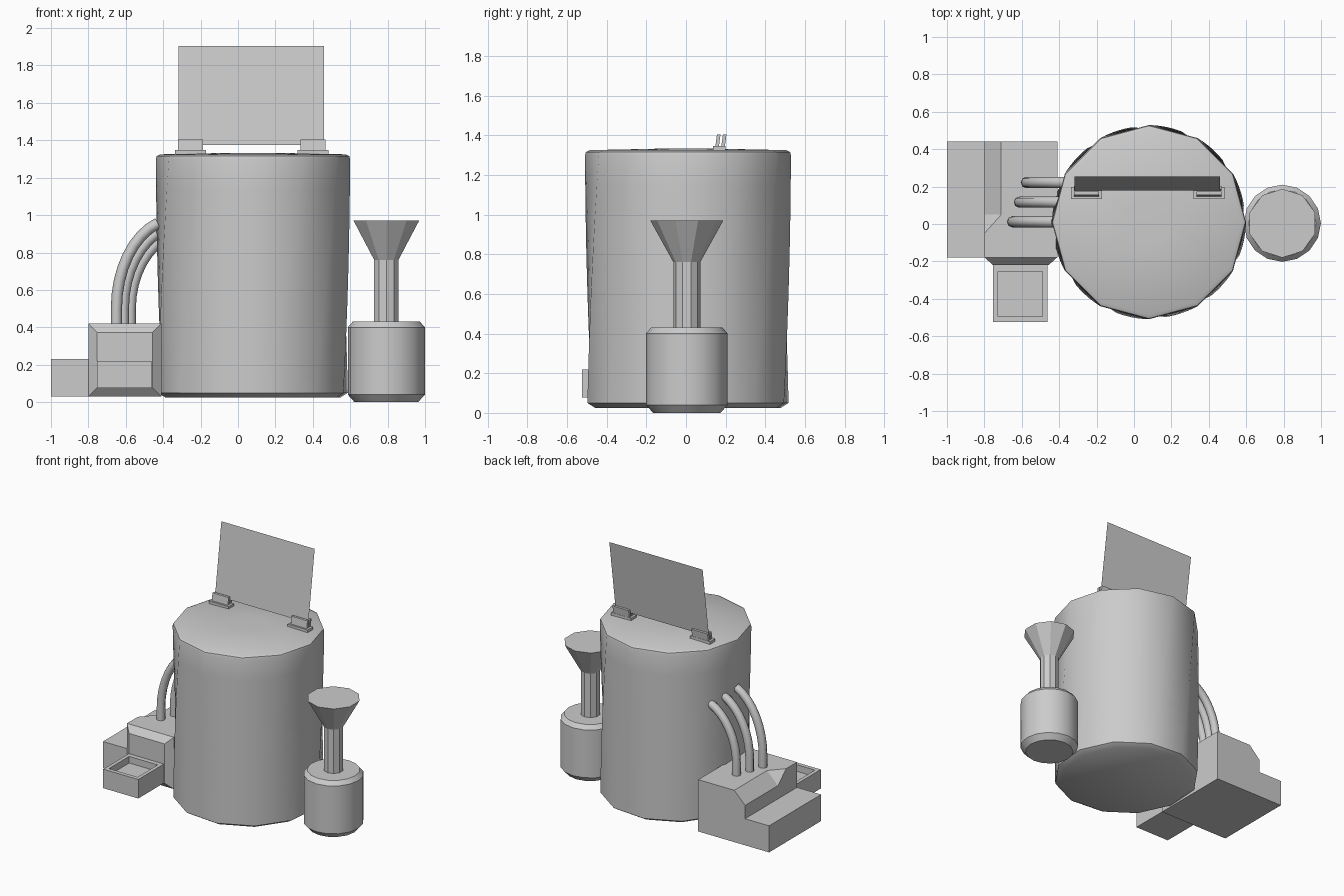
import bpy, bmesh
from math import sin, cos, pi, radians

if "Cube" in bpy.data.objects:
    bpy.data.objects.remove(bpy.data.objects["Cube"])


def loft(name, rings, smooth=None, cap=True):
    """Skin equal-length point rings into a closed mesh."""
    bm = bmesh.new()
    rows = [[bm.verts.new(p) for p in r] for r in rings]
    n = len(rows[0])
    for a, b in zip(rows, rows[1:]):
        for i in range(n):
            j = (i + 1) % n
            bm.faces.new((a[i], a[j], b[j], b[i]))
    if cap:
        bm.faces.new(rows[0][::-1])
        bm.faces.new(rows[-1])
    bmesh.ops.remove_doubles(bm, verts=bm.verts, dist=1e-5)
    bmesh.ops.recalc_face_normals(bm, faces=bm.faces)
    me = bpy.data.meshes.new(name)
    bm.to_mesh(me)
    bm.free()
    ob = bpy.data.objects.new(name, me)
    bpy.context.collection.objects.link(ob)
    if smooth:
        bpy.ops.object.select_all(action='DESELECT')
        ob.select_set(True)
        bpy.context.view_layer.objects.active = ob
        bpy.ops.object.shade_smooth_by_angle(angle=radians(smooth))
    return ob


def circle(cx, cy, r, z, n, turn=0):
    return [(cx + r * cos(2 * pi * i / n + radians(turn)),
             cy + r * sin(2 * pi * i / n + radians(turn)), z) for i in range(n)]


def rect(x0, x1, y0, y1, z):
    return [(x0, y0, z), (x1, y0, z), (x1, y1, z), (x0, y1, z)]


def box(name, x0, x1, y0, y1, z0, z1, lean=0):
    return loft(name, [rect(x0, x1, y0, y1, z0),
                       rect(x0, x1, y0 + lean, y1 + lean, z1)])


# Main tank: twelve sides, twisted on the way up, bevelled rims, slight dome
TX, TY, TWIST = 0.08, 0.01, 20
rings = [circle(TX, TY, 0.475, 0.025, 12, -TWIST)]
for k in range(9):
    t = k / 8
    rings.append(circle(TX, TY, 0.515 + 0.004 * t, 0.05 + 1.25 * t, 12, -TWIST * (1 - t)))
rings += [circle(TX, TY, 0.515, 1.315, 12), circle(TX, TY, 0.495, 1.325, 12),
          circle(TX, TY, 0.12, 1.333, 12)]
loft("main_tank", rings, 35)

# Small side tank with pipe and funnel
SX, SY = 0.793, 0.004
loft("side_tank", [circle(SX, SY, r, z, 16) for r, z in
                   ((0.17, 0.0), (0.206, 0.04), (0.206, 0.4), (0.18, 0.43))], 35)
loft("funnel", [circle(SX, SY, r, z, 10, 18) for r, z in
                ((0.068, 0.42), (0.068, 0.76), (0.184, 0.97))])


# Machine body: sections from front to back, with a tapered front
# and a chamfered upper outer edge towards the back
def section(y, inset=0.0, cut=0.0):
    x0, x1, z0, z1 = -0.8 + inset, -0.41 - inset, 0.03 + inset, 0.42 - inset
    return [(x0, y, z0), (x1, y, z0), (x1, y, z1), (x0 + cut, y, z1), (x0, y, z1 - cut)]


loft("machine_body", [section(-0.22, 0.047), section(-0.178), section(-0.05),
                      section(0.05, cut=0.09), section(0.44, cut=0.09)])
box("machine_step", -1.0, -0.8, -0.178, 0.44, 0.03, 0.23)

# Open tray on the machine front
loft("machine_tray", [rect(-0.755, -0.463, -0.525, -0.22, 0.077),
                      rect(-0.755, -0.463, -0.525, -0.22, 0.22),
                      rect(-0.728, -0.49, -0.495, -0.255, 0.22),
                      rect(-0.728, -0.49, -0.495, -0.255, 0.17)])

# Three bent tubes from the machine into the tank
for k in range(3):
    bx, y, rise = -0.65 + 0.037 * k, 0.012 + 0.105 * k, 0.48 - 0.03 * k
    a_end = radians(72)
    path = [(bx, 0.40, 0.0)]                       # x, z, bend angle
    for i in range(9):
        a = a_end * i / 8
        path.append((bx + 0.32 * (1 - cos(a)), 0.5 + rise * sin(a), a))
    tube = []
    for x, z, a in path:
        # tangent of the ellipse, and the normal in the bend plane
        tx, tz = 0.32 * sin(a), rise * cos(a)
        ln = (tx * tx + tz * tz) ** 0.5
        nx, nz = -tz / ln, tx / ln
        tube.append([(x + 0.03 * cos(q) * nx, y + 0.03 * sin(q), z + 0.03 * cos(q) * nz)
                     for q in (2 * pi * i / 8 for i in range(8))])
    loft("tube_%d" % (k + 1), tube, 50)

# Thin leaning panel
loft("panel", [[(-0.317, 0.18, 1.375), (0.46, 0.18, 1.375),
                (0.46, 0.255, 1.905), (-0.317, 0.255, 1.905)]] * 1, cap=False)
me = bpy.data.objects["panel"].data
me.from_pydata([], [], [])
me.clear_geometry()
me.from_pydata([(-0.317, 0.18, 1.375), (0.46, 0.18, 1.375),
                (0.46, 0.255, 1.905), (-0.317, 0.255, 1.905)], [], [(0, 1, 2, 3)])

# Two clips holding the panel
for side, cx in (("left", -0.255), ("right", 0.402)):
    box("clip_base_" + side, cx - 0.083, cx + 0.083, 0.135, 0.198, 1.325, 1.347)
    for jaw, y in (("front", 0.148), ("back", 0.178)):
        box("clip_jaw_%s_%s" % (jaw, side), cx - 0.067, cx + 0.067,
            y, y + 0.018, 1.345, 1.403, lean=0.008)
